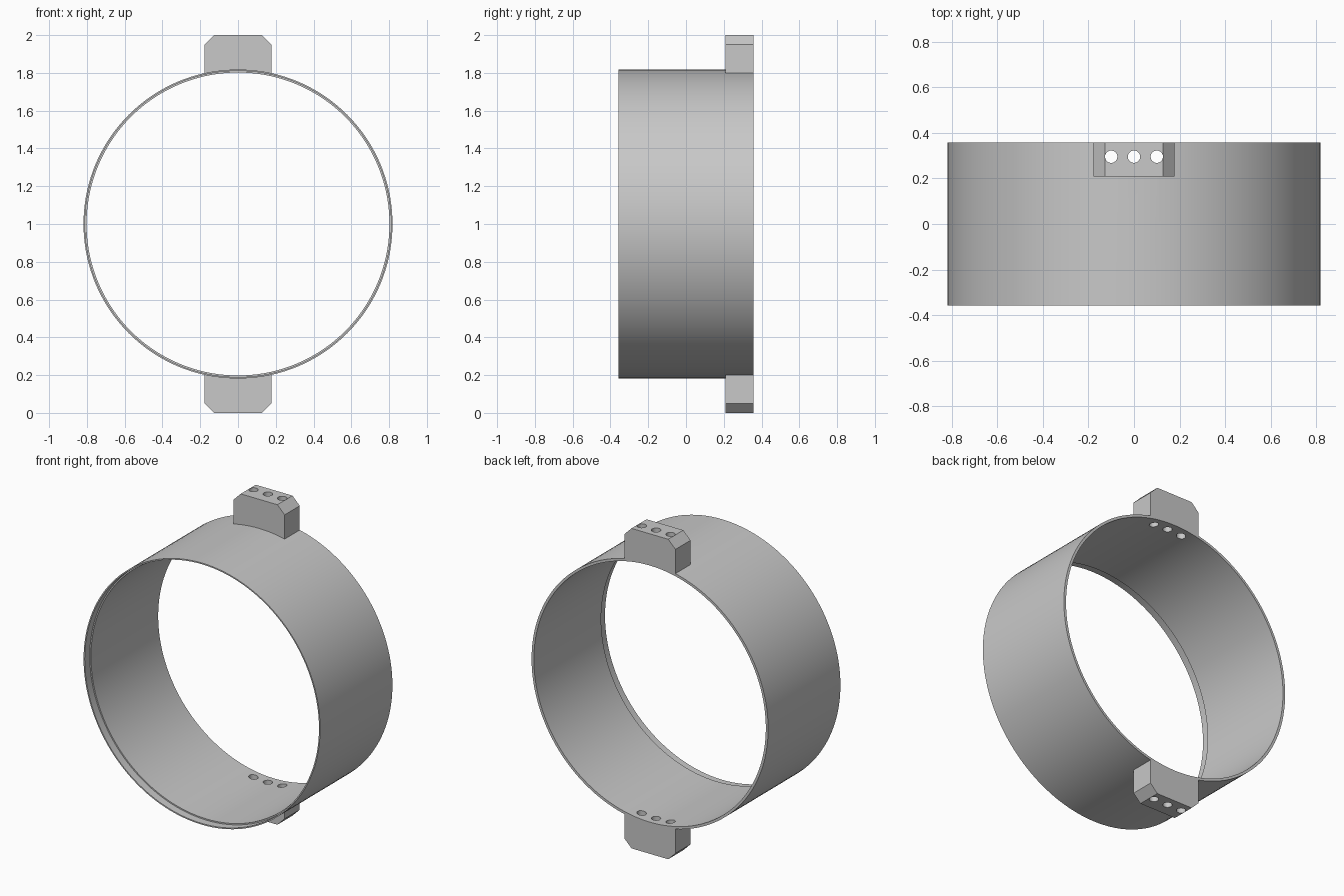
import bpy, bmesh, math

cube = bpy.data.objects.get("Cube")
if cube:
    bpy.data.objects.remove(cube, do_unlink=True)

OUTER, BORE, RECESS = 0.818, 0.802, 0.81   # ring radii
HALF = 0.357                               # half the ring depth
STEP = 0.05                                # depth of the front recess
LUG_W, LUG_FRONT, CHAMFER = 0.177, 0.208, 0.05
HOLE_R, HOLE_Y, HOLE_GAP = 0.027, 0.295, 0.1
SEGMENTS = 144

grey = bpy.data.materials.new("light_grey")
grey.use_nodes = True
grey.diffuse_color = (0.58, 0.58, 0.58, 1)
grey.node_tree.nodes["Principled BSDF"].inputs["Base Color"].default_value = grey.diffuse_color


def make_object(name, bm):
    bmesh.ops.recalc_face_normals(bm, faces=bm.faces)
    mesh = bpy.data.meshes.new(name)
    bm.to_mesh(mesh)
    bm.free()
    mesh.materials.append(grey)
    obj = bpy.data.objects.new(name, mesh)
    bpy.context.collection.objects.link(obj)
    return obj


def make_ring():
    """Revolve the stepped wall section around the y axis."""
    section = [(OUTER, -HALF), (OUTER, HALF), (BORE, HALF),
               (BORE, STEP - HALF), (RECESS, STEP - HALF), (RECESS, -HALF)]
    bm = bmesh.new()
    loops = []
    for i in range(SEGMENTS):
        a = math.tau * i / SEGMENTS
        loops.append([bm.verts.new((r * math.sin(a), y, 1 + r * math.cos(a)))
                      for r, y in section])
    n = len(section)
    for i in range(SEGMENTS):
        p, q = loops[i], loops[(i + 1) % SEGMENTS]
        for j in range(n):
            k = (j + 1) % n
            bm.faces.new((p[j], p[k], q[k], q[j]))
    return make_object("ring", bm)


def make_lug(name, side):
    """Chamfered block whose inner face follows the ring."""
    seat = OUTER - 0.001
    spread = math.asin(LUG_W / seat)
    outline = [(LUG_W, 1 - CHAMFER), (LUG_W - CHAMFER, 1),
               (CHAMFER - LUG_W, 1), (-LUG_W, 1 - CHAMFER)]
    for i in range(13):
        a = spread * (i / 6 - 1)
        outline.append((seat * math.sin(a), seat * math.cos(a)))
    bm = bmesh.new()
    face = bm.faces.new([bm.verts.new((x, LUG_FRONT, 1 + side * z)) for x, z in outline])
    extruded = bmesh.ops.extrude_face_region(bm, geom=[face])["geom"]
    moved = [v for v in extruded if isinstance(v, bmesh.types.BMVert)]
    bmesh.ops.translate(bm, verts=moved, vec=(0, HALF - LUG_FRONT, 0))
    return make_object(name, bm)


def make_hole_cutter():
    """Three vertical drills reaching through both lugs."""
    bm = bmesh.new()
    for i in (-1, 0, 1):
        drill = bmesh.ops.create_cone(bm, cap_ends=True, segments=32, radius1=HOLE_R,
                                      radius2=HOLE_R, depth=2.4)["verts"]
        bmesh.ops.translate(bm, verts=drill, vec=(i * HOLE_GAP, HOLE_Y, 1))
    cutter = make_object("hole_cutter", bm)
    cutter.hide_render = True
    return cutter


parts = [make_ring(), make_lug("top_lug", 1), make_lug("bottom_lug", -1)]
cutter = make_hole_cutter()

# Drill the holes, then smooth the curved walls
for part in parts:
    cut = part.modifiers.new("holes", 'BOOLEAN')
    cut.operation = 'DIFFERENCE'
    cut.solver = 'EXACT'
    cut.object = cutter
    bpy.ops.object.select_all(action='DESELECT')
    part.select_set(True)
    bpy.context.view_layer.objects.active = part
    bpy.ops.object.modifier_apply(modifier=cut.name)
    bpy.ops.object.shade_smooth_by_angle(angle=math.radians(30))

bpy.data.objects.remove(cutter, do_unlink=True)
